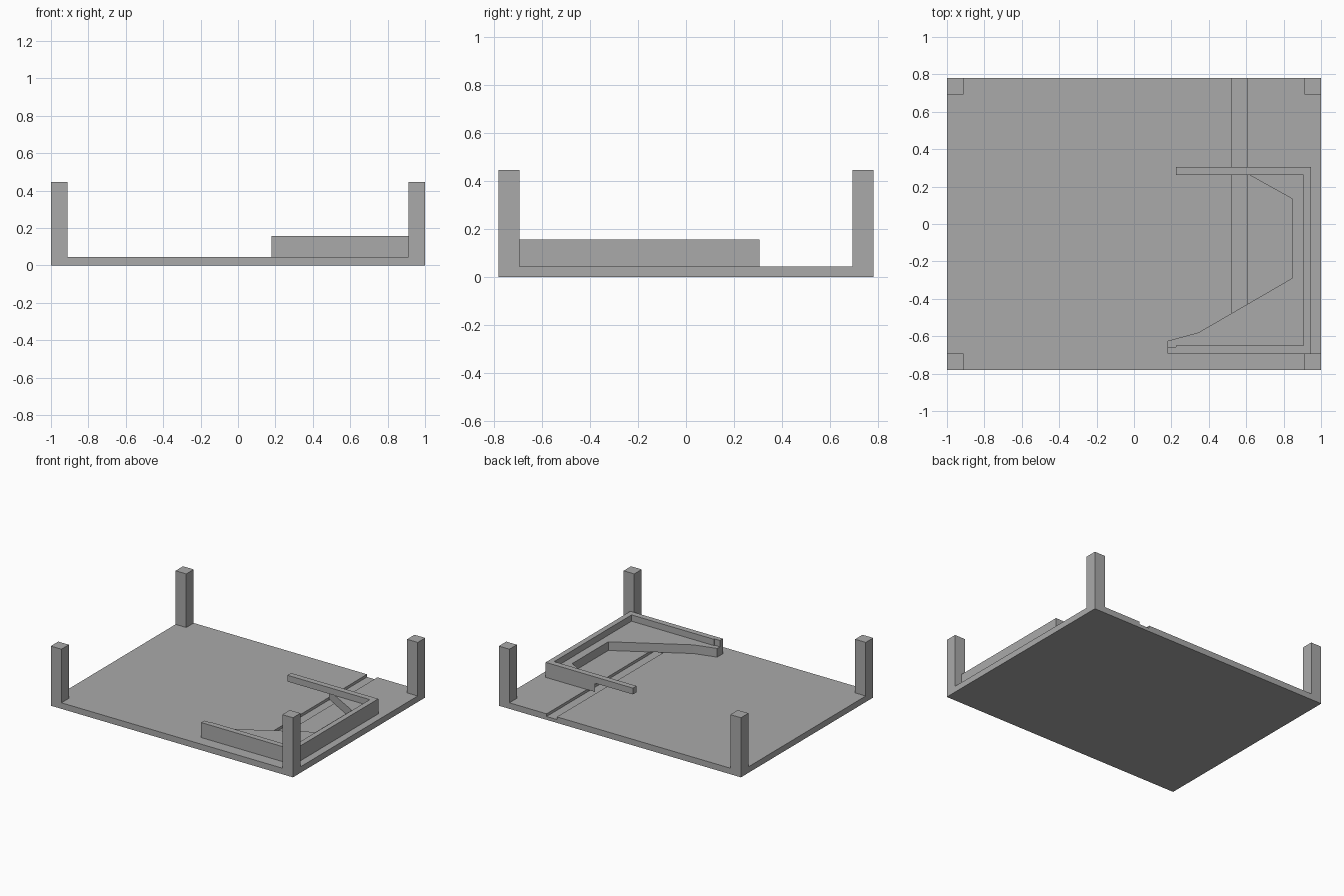
import bpy, bmesh

if "Cube" in bpy.data.objects:
    bpy.data.objects.remove(bpy.data.objects["Cube"], do_unlink=True)

GREY = (0.4, 0.4, 0.4, 1)
mat = bpy.data.materials.new("plain grey")
mat.use_nodes = True
mat.diffuse_color = GREY
mat.node_tree.nodes["Principled BSDF"].inputs["Base Color"].default_value = GREY


def prism(name, outline, low, high):
    """Extrude a flat outline straight up from low to high."""
    bm = bmesh.new()
    face = bm.faces.new([bm.verts.new((x, y, low)) for x, y in outline])
    top = bmesh.ops.extrude_face_region(bm, geom=[face])["geom"]
    bmesh.ops.translate(bm, vec=(0, 0, high - low),
                        verts=[v for v in top if isinstance(v, bmesh.types.BMVert)])
    bmesh.ops.recalc_face_normals(bm, faces=bm.faces)
    mesh = bpy.data.meshes.new(name)
    bm.to_mesh(mesh)
    bm.free()
    mesh.materials.append(mat)
    obj = bpy.data.objects.new(name, mesh)
    bpy.context.collection.objects.link(obj)
    return obj


def rect(x0, x1, y0, y1):
    return [(x0, y0), (x1, y0), (x1, y1), (x0, y1)]


W, D = 1.0, 0.78        # half width and half depth
FLOOR, SHELF, RIM, POST = 0.045, 0.11, 0.157, 0.445

# Base plate with a shallow channel running in from the back edge
base = prism("base_plate", rect(-W, W, -D, D), 0, FLOOR)
cutter = prism("channel_cutter", rect(0.52, 0.605, -0.5, D + 0.1), 0.025, 0.1)
cutter.hide_render = True
cut = base.modifiers.new("channel", "BOOLEAN")
cut.operation = "DIFFERENCE"
cut.solver = "EXACT"
cut.object = cutter
bpy.context.view_layer.objects.active = base
bpy.ops.object.modifier_apply(modifier=cut.name)
bpy.data.objects.remove(cutter, do_unlink=True)

# Corner posts
S = 0.088
for side, sx in (("right", -1), ("left", 1)):
    for end, sy in (("front", -1), ("back", 1)):
        xs = sorted((sx * W, sx * (W - S)))
        ys = sorted((sy * D, sy * (D - S)))
        prism(f"{end}_{side}_post", rect(*xs, *ys), FLOOR, POST)

# Angled shelf lying inside the rim
prism("angled_shelf", [
    (0.945, 0.305), (0.54, 0.305), (0.845, 0.135), (0.845, -0.29),
    (0.345, -0.58), (0.18, -0.625), (0.18, -0.693), (0.945, -0.693)], FLOOR, SHELF)

# Three-sided rim, its back arm reaching out past the shelf
prism("rim_wall", [
    (0.945, 0.305), (0.225, 0.305), (0.225, 0.262), (0.905, 0.262),
    (0.905, -0.65), (0.225, -0.65), (0.225, -0.657), (0.18, -0.657),
    (0.18, -0.693), (0.945, -0.693)], SHELF, RIM)
